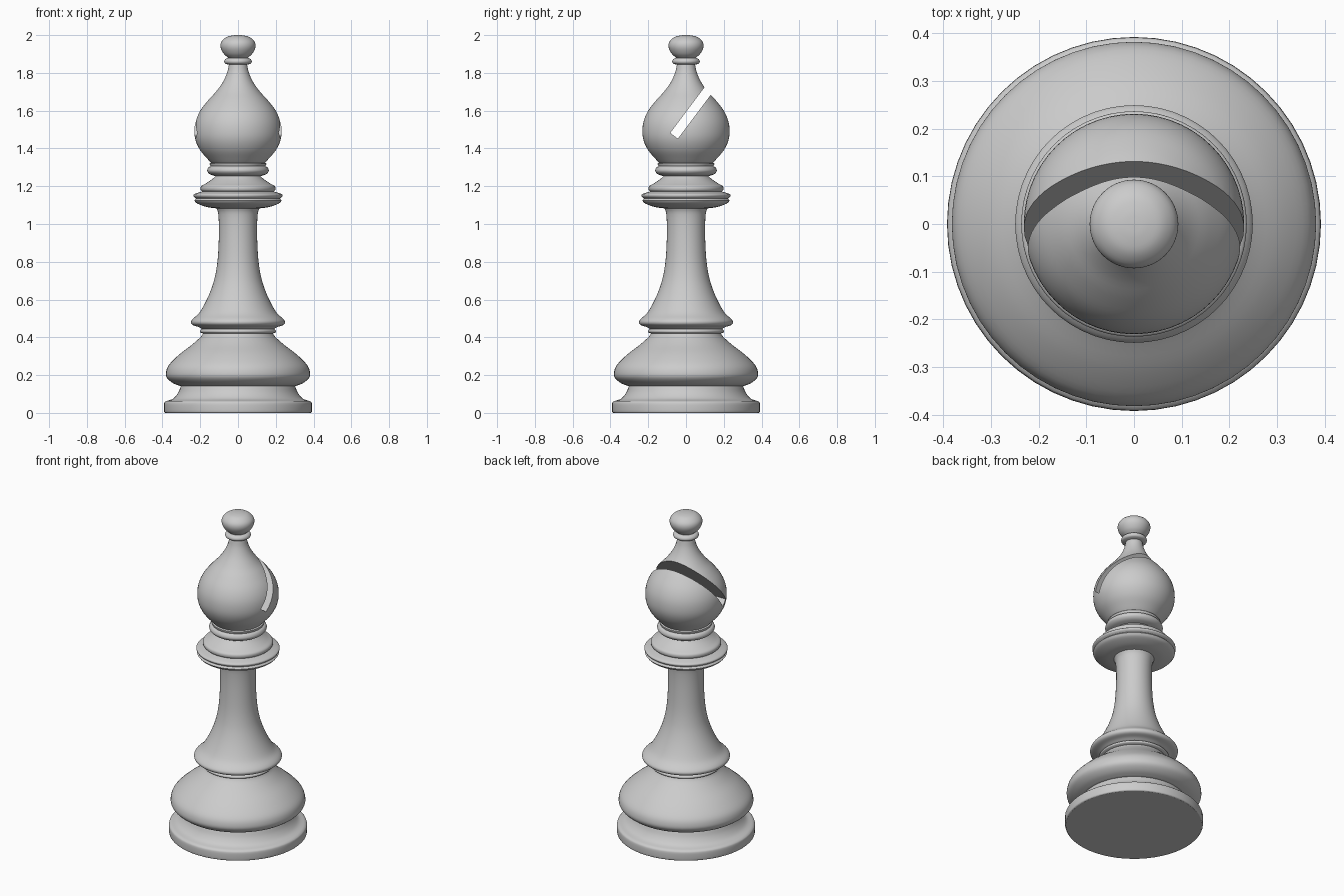
import bpy, bmesh, math
from mathutils import Vector

if "Cube" in bpy.data.objects:
    bpy.data.objects.remove(bpy.data.objects["Cube"])

SIDES = 56


def smooth(points, steps=4):
    """Catmull-Rom curve through (radius, height) points."""
    if len(points) < 3:
        return [Vector(p) for p in points]
    p = [Vector(q) for q in points]
    p = [p[0] * 2 - p[1]] + p + [p[-1] * 2 - p[-2]]
    out = []
    for a, b, c, d in zip(p, p[1:], p[2:], p[3:]):
        for i in range(steps):
            t = i / steps
            out.append(0.5 * (2 * b + (c - a) * t + (2 * a - 5 * b + 4 * c - d) * t * t
                              + (3 * b - a - 3 * c + d) * t ** 3))
    out.append(p[-2])
    return out


def lathe(name, *sections):
    """Closed turned solid; sections are smooth curves meeting at corners."""
    prof = []
    for s in sections:
        for q in smooth(s):
            if not prof or (q - prof[-1]).length > 1e-5:
                prof.append(q)
    bm = bmesh.new()
    rings = []
    for r, z in prof:
        rings.append([bm.verts.new((r * math.cos(2 * math.pi * i / SIDES),
                                    r * math.sin(2 * math.pi * i / SIDES), z))
                      for i in range(SIDES)])
    for lo, hi in zip(rings, rings[1:]):
        for i in range(SIDES):
            j = (i + 1) % SIDES
            bm.faces.new((lo[i], lo[j], hi[j], hi[i]))
    bm.faces.new(rings[0][::-1])
    bm.faces.new(rings[-1])
    mesh = bpy.data.meshes.new(name)
    bm.to_mesh(mesh)
    bm.free()
    obj = bpy.data.objects.new(name, mesh)
    bpy.context.collection.objects.link(obj)
    return obj


def activate(obj):
    bpy.ops.object.select_all(action='DESELECT')
    obj.select_set(True)
    bpy.context.view_layer.objects.active = obj


# foot disc with concave shoulder
foot = lathe("foot", [(.385, 0), (.391, .008), (.391, .05), (.382, .062)],
             [(.382, .062), (.345, .075), (.318, .105), (.302, .142)])

# wide rounded base
base = lathe("base", [(.305, .142), (.345, .158), (.376, .185), (.381, .215), (.365, .255),
                      (.31, .31), (.245, .36), (.2, .4), (.185, .42)])

# stem with flared skirt
stem = lathe("stem", [(.185, .42), (.2, .427), (.2, .437), (.19, .444)],
             [(.19, .444), (.21, .455), (.24, .465), (.249, .48), (.24, .497), (.205, .53),
              (.17, .59), (.14, .66), (.12, .73), (.107, .82), (.101, .95),
              (.104, 1.05), (.115, 1.085)])

# stacked collar rings
lathe_collar = lathe("collar", [(.115, 1.083), (.165, 1.09), (.215, 1.108), (.232, 1.125)],
                     [(.232, 1.125), (.222, 1.135)],
                     [(.222, 1.135), (.234, 1.145), (.232, 1.158), (.19, 1.172)],
                     [(.19, 1.172), (.198, 1.182), (.195, 1.2), (.17, 1.215),
                      (.14, 1.235), (.118, 1.254)])
neck_ring = lathe("neck_ring", [(.118, 1.253), (.148, 1.263), (.163, 1.28), (.158, 1.298),
                                (.146, 1.306)],
                  [(.146, 1.306), (.15, 1.32), (.14, 1.325)])

# onion-shaped head
head = lathe("head", [(.14, 1.322), (.162, 1.345), (.2, 1.39), (.224, 1.44), (.231, 1.49),
                      (.224, 1.545), (.2, 1.6), (.158, 1.655), (.117, 1.7), (.081, 1.75),
                      (.058, 1.8), (.048, 1.845)])

# finial ring and knob
finial = lathe("finial", [(.048, 1.843), (.068, 1.85), (.073, 1.862), (.066, 1.874), (.052, 1.88)],
               [(.052, 1.88), (.076, 1.902), (.092, 1.935), (.088, 1.965),
                (.062, 1.989), (.03, 1.998), (.002, 2.0)])

# slanted slot cut through the head
tilt = math.atan2(.6, .8)
bpy.ops.mesh.primitive_cube_add(size=1, location=(0, -.063 + .25 * .6, 1.467 + .25 * .8),
                                rotation=(-tilt, 0, 0))
cutter = bpy.context.object
cutter.name = "slot_cutter"
cutter.scale = (1, .05, .5)
cutter.hide_render = True
cut = head.modifiers.new("slot", 'BOOLEAN')
cut.operation = 'DIFFERENCE'
cut.solver = 'EXACT'
cut.object = cutter
activate(head)
bpy.ops.object.modifier_apply(modifier=cut.name)
bpy.data.objects.remove(cutter)

# smooth shading with crisp corners
for obj in list(bpy.context.scene.objects):
    activate(obj)
    bpy.ops.object.shade_smooth_by_angle(angle=math.radians(35))
